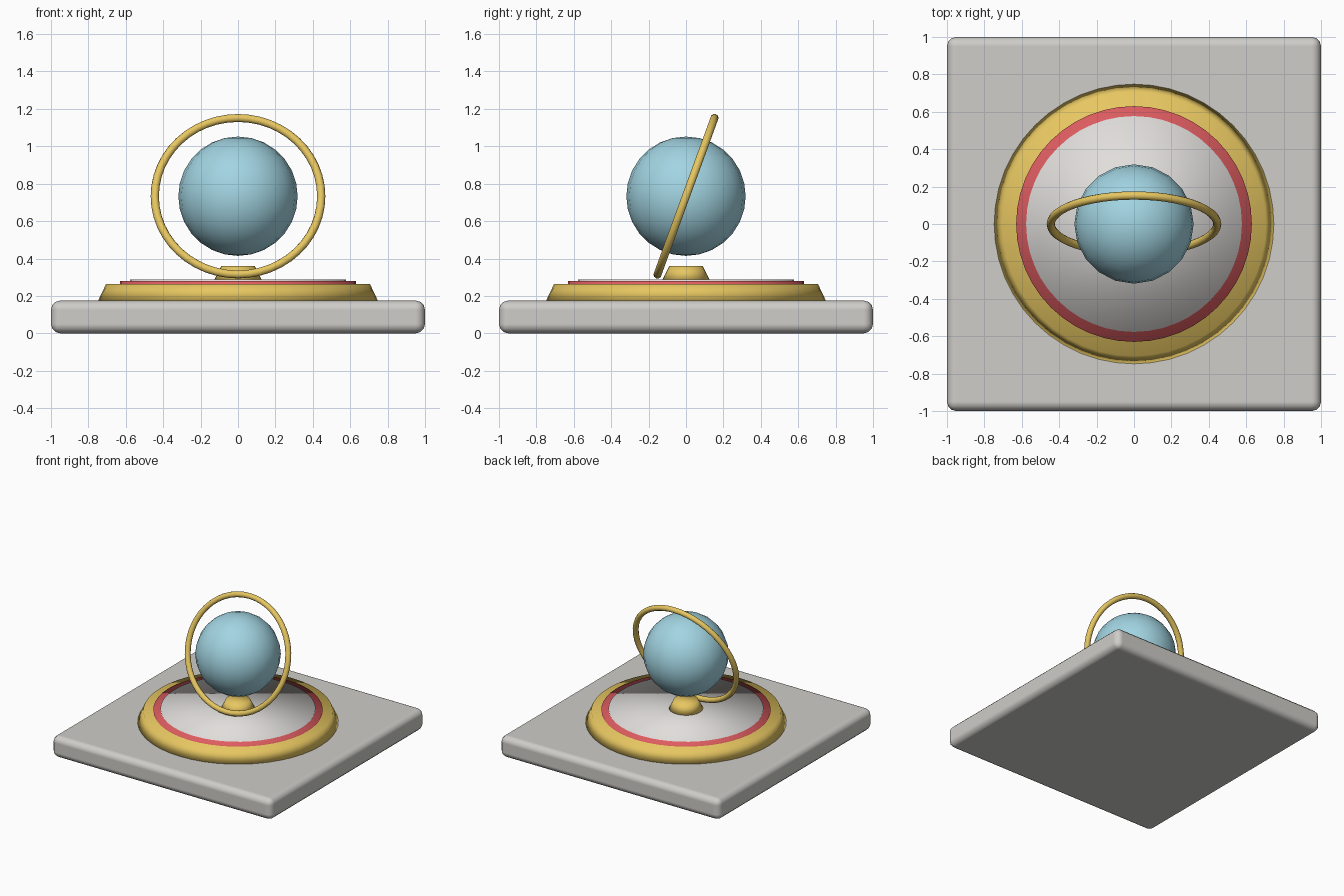
import bpy
import math

cube = bpy.data.objects.get("Cube")
if cube:
    bpy.data.objects.remove(cube, do_unlink=True)


def material(name, colour):
    mat = bpy.data.materials.new(name)
    mat.use_nodes = True
    mat.diffuse_color = (*colour, 1)
    mat.node_tree.nodes["Principled BSDF"].inputs["Base Color"].default_value = (*colour, 1)
    return mat


stone = material("pale stone", (0.62, 0.61, 0.58))
white = material("warm white", (0.75, 0.73, 0.71))
gold = material("gold", (0.80, 0.57, 0.12))
red = material("red", (0.74, 0.11, 0.12))
blue = material("light blue", (0.36, 0.66, 0.76))


def finish(name, mat):
    obj = bpy.context.object
    obj.name = obj.data.name = name
    obj.data.materials.append(mat)
    bpy.ops.object.shade_smooth()
    return obj


def tier(name, mat, r_low, r_high, z_low, z_high, sides=48):
    """Round step between two heights."""
    bpy.ops.mesh.primitive_cone_add(
        vertices=sides, radius1=r_low, radius2=r_high, depth=z_high - z_low,
        location=(0, 0, (z_low + z_high) / 2))
    return finish(name, mat)


# Square slab with rounded edges
bpy.ops.mesh.primitive_cube_add(size=1, location=(0, 0, 0.0875))
bpy.context.object.scale = (2, 2, 0.175)
bpy.ops.object.transform_apply(location=False, rotation=False, scale=True)
slab = finish("base_slab", stone)
bevel = slab.modifiers.new("rounded edges", "BEVEL")
bevel.width = 0.05
bevel.segments = 3
bevel.harden_normals = True

# Stacked round tiers and the small foot under the globe
tier("gold_plinth", gold, 0.75, 0.705, 0.17, 0.265)
tier("red_disc", red, 0.63, 0.63, 0.2, 0.28)
tier("white_disc", white, 0.577, 0.577, 0.2, 0.287)
tier("globe_foot", gold, 0.13, 0.09, 0.28, 0.36, 24)

# Globe and its tilted ring
centre = (0, 0, 0.733)
bpy.ops.mesh.primitive_uv_sphere_add(segments=20, ring_count=14, radius=0.319, location=centre)
finish("globe", blue)
bpy.ops.mesh.primitive_torus_add(
    major_segments=48, minor_segments=10, major_radius=0.445, minor_radius=0.022,
    location=centre, rotation=(math.radians(70), 0, 0))
finish("globe_ring", gold)
